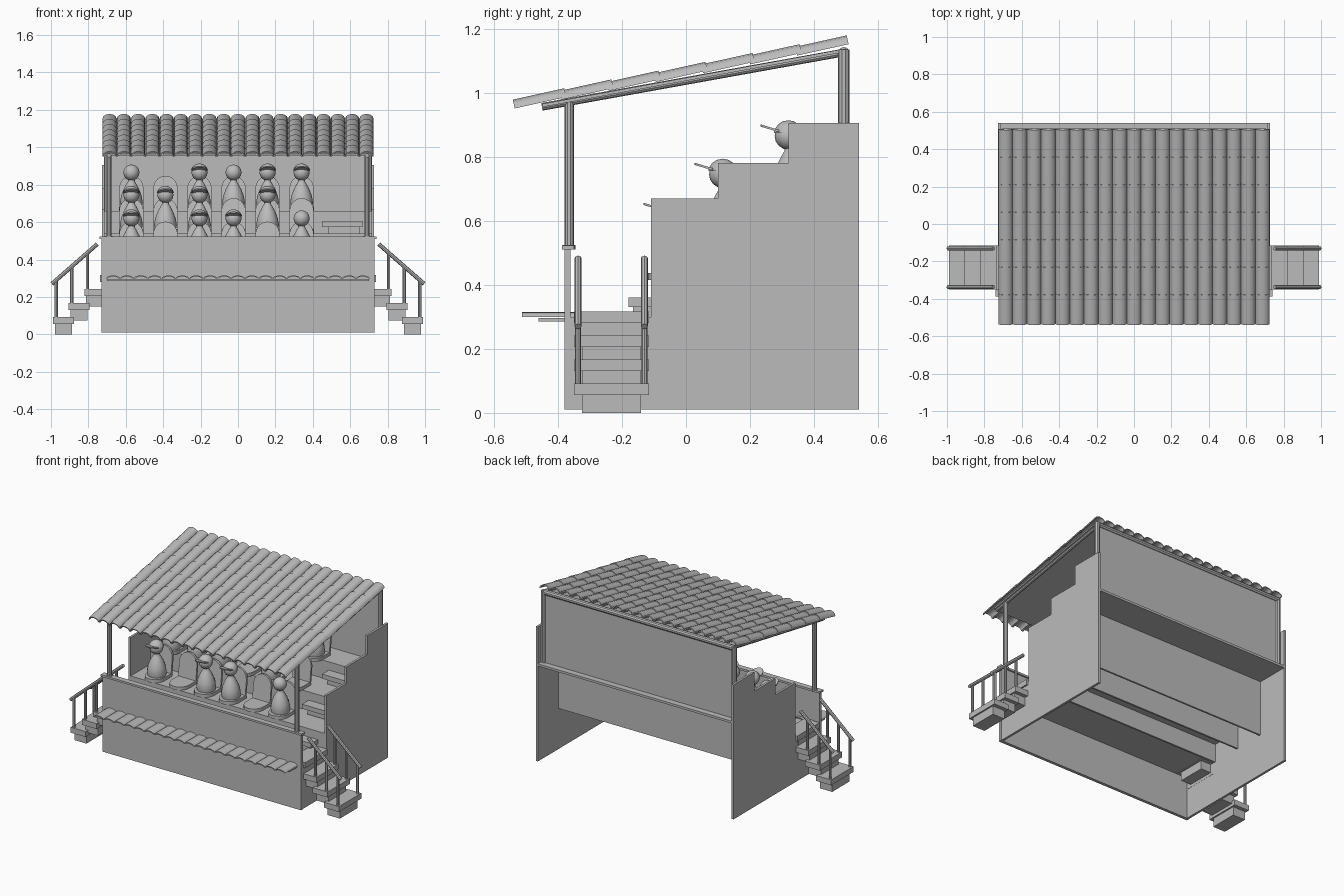
import bpy, bmesh, math
from mathutils import Matrix, Vector

cube = bpy.data.objects.get("Cube")
if cube:
    bpy.data.objects.remove(cube)

grey = bpy.data.materials.new("plain_grey")
grey.use_nodes = True
grey.diffuse_color = (0.5, 0.5, 0.5, 1)
grey.node_tree.nodes["Principled BSDF"].inputs["Base Color"].default_value = (0.5, 0.5, 0.5, 1)
made = []


def add(name, bm, loc=(0, 0, 0)):
    bmesh.ops.recalc_face_normals(bm, faces=bm.faces)
    me = bpy.data.meshes.new(name)
    bm.to_mesh(me)
    bm.free()
    me.materials.append(grey)
    return place(name, me, loc)


def place(name, me, loc):
    ob = bpy.data.objects.new(name, me)
    ob.location = loc
    bpy.context.collection.objects.link(ob)
    made.append(ob)
    return ob


def box(name, x0, x1, y0, y1, z0, z1):
    bm = bmesh.new()
    size = Matrix.Diagonal((x1 - x0, y1 - y0, z1 - z0, 1))
    mid = Matrix.Translation(((x0 + x1) / 2, (y0 + y1) / 2, (z0 + z1) / 2))
    bmesh.ops.create_cube(bm, size=1, matrix=mid @ size)
    return add(name, bm)


def prism(bm, pts, push):
    """Extrude a closed outline of 3D points along a vector."""
    face = bm.faces.new([bm.verts.new(p) for p in pts])
    out = bmesh.ops.extrude_face_region(bm, geom=[face])["geom"]
    new = [v for v in out if isinstance(v, bmesh.types.BMVert)]
    bmesh.ops.translate(bm, vec=push, verts=new)
    bm.faces.new([v for v in face.verts]) if not face.is_valid else None
    return new


def rod(name, a, b, r, sides=10):
    a, b = Vector(a), Vector(b)
    bm = bmesh.new()
    turn = (b - a).to_track_quat('Z', 'Y').to_matrix().to_4x4()
    bmesh.ops.create_cone(bm, cap_ends=True, segments=sides, radius1=r, radius2=r,
                          depth=(b - a).length, matrix=Matrix.Translation((a + b) / 2) @ turn)
    return add(name, bm)


def arc(rx, ry, n, start=0, end=math.pi):
    return [(rx * math.cos(start + (end - start) * i / n),
             ry * math.sin(start + (end - start) * i / n)) for i in range(n + 1)]


def tile_row(name, width, height, length, tilt, loc, count, rows=1, step=(0, 0, 0)):
    """Arched roof tiles repeated across, then up the slope."""
    bm = bmesh.new()
    outer = arc(width / 2, height, 6)
    inner = arc(width / 2 - 0.007, height - 0.007, 6)[::-1]
    prism(bm, [(x, 0, z) for x, z in outer + inner], (0, length, 0))
    bmesh.ops.rotate(bm, verts=bm.verts, cent=(0, 0, 0), matrix=Matrix.Rotation(tilt, 3, 'X'))
    ob = add(name, bm, loc)
    for n, off in ((count, (width, 0, 0)), (rows, step)):
        if n > 1:
            m = ob.modifiers.new("repeat", 'ARRAY')
            m.count = n
            m.use_relative_offset = False
            m.use_constant_offset = True
            m.constant_offset_displace = off
    return ob


# Tiled roof on its sheet and beams
pitch = 1.45 / 19
tile_row("roof_tiles", pitch, 0.028, 0.165, math.radians(12.5),
         (-9 * pitch, -0.535, 0.951), 19, 7, (0, 0.147, 0.0275))
bm = bmesh.new()
prism(bm, [(-0.71, -0.45, 0.955), (-0.71, 0.5, 1.128), (-0.71, 0.5, 1.138), (-0.71, -0.45, 0.965)],
      (1.42, 0, 0))
add("roof_sheet", bm)
for s in (-1, 1):
    rod("roof_beam", (s * 0.69, -0.45, 0.956), (s * 0.69, 0.49, 1.125), 0.012)
    rod("front_post", (s * 0.69, -0.365, 0.51), (s * 0.69, -0.365, 0.98), 0.015)
    rod("post_collar", (s * 0.69, -0.365, 0.51), (s * 0.69, -0.365, 0.525), 0.02)
    rod("back_post", (s * 0.7, 0.493, 0.65), (s * 0.7, 0.493, 1.135), 0.018)
rod("back_beam", (-0.7, 0.493, 1.125), (0.7, 0.493, 1.125), 0.018)
box("back_wall", -0.7, 0.7, 0.485, 0.5, 0.65, 1.13)

# Front panel with its cap and small tiled ledge
box("front_panel", -0.73, 0.73, -0.38, -0.36, 0.01, 0.51)
box("front_cap", -0.74, 0.74, -0.387, -0.35, 0.51, 0.523)
box("ledge_board", -0.7, 0.7, -0.46, -0.345, 0.286, 0.297)
tile_row("ledge_tiles", 1.41 / 19, 0.016, 0.17, 0, (-9 * 1.41 / 19, -0.512, 0.299), 19)

# Stepped side panels
outline = [(-0.38, 0.01), (0.54, 0.01), (0.54, 0.905), (0.32, 0.905), (0.32, 0.78), (0.10, 0.78),
           (0.10, 0.67), (-0.11, 0.67), (-0.11, 0.30), (-0.38, 0.30)]
for s in (-1, 1):
    bm = bmesh.new()
    prism(bm, [(s * 0.713, y, z) for y, z in outline], (s * 0.015, 0, 0))
    add("side_panel", bm)

# Floor and open tiers, each a tread and a riser, with aisle steps on one side
box("floor", -0.715, 0.715, -0.36, -0.11, 0.285, 0.30)
tiers = [(-0.11, 0.10, 0.415), (0.10, 0.31, 0.54), (0.31, 0.54, 0.66)]
for front, back, top in tiers:
    box("tier_tread", -0.715, 0.715, front, back, top - 0.015, top)
    box("tier_riser", -0.715, 0.715, front, front + 0.012, 0.28, top)
    low = top - 0.12
    box("aisle_step_base", 0.48, 0.65, front - 0.055, front, low, low + 0.04)
    box("aisle_step_top", 0.45, 0.665, front - 0.07, front, low + 0.035, low + 0.065)

# Seat: arched back and rounded base
bm = bmesh.new()
back = [(0.065, 0)] + [(x, 0.12 + z) for x, z in arc(0.065, 0.068, 10)] + [(-0.065, 0)]
tops = prism(bm, [(x, 0.045, z) for x, z in back], (0, 0.014, 0))
for v in bm.verts:
    v.co.y += 0.12 * v.co.z
base = [(0.065, 0.055)] + [(x, -0.02 - y) for x, y in arc(0.065, 0.07, 10)] + [(-0.065, 0.055)]
prism(bm, [(x, y, 0) for x, y in base], (0, 0, 0.022))
seat = add("seat", bm).data

# Spectator: turned body and round head
bm = bmesh.new()
profile = [(0, 0.015), (0.055, 0.015), (0.061, 0.045), (0.055, 0.08), (0.042, 0.115),
           (0.026, 0.145), (0.018, 0.158), (0.018, 0.18)]
verts = [bm.verts.new((r, 0, z)) for r, z in profile]
edges = [bm.edges.new(p) for p in zip(verts, verts[1:])]
bmesh.ops.spin(bm, geom=verts + edges, cent=(0, 0, 0), axis=(0, 0, 1), angle=math.tau, steps=14)
bmesh.ops.remove_doubles(bm, verts=bm.verts, dist=0.0005)
bmesh.ops.create_uvsphere(bm, u_segments=12, v_segments=8, radius=0.043,
                          matrix=Matrix.Translation((0, -0.005, 0.205)))
person = add("spectator", bm).data

# Cap: dome and raised brim
bm = bmesh.new()
bmesh.ops.create_uvsphere(bm, u_segments=12, v_segments=8, radius=0.047)
bmesh.ops.bisect_plane(bm, geom=bm.verts[:] + bm.edges[:] + bm.faces[:], plane_co=(0, 0, 0.008),
                       plane_no=(0, 0, 1), clear_inner=True)
prism(bm, [(x, -0.03 - y, 0.01 + 0.3 * y) for x, y in arc(0.042, 0.058, 8)], (0, 0, 0.007))
cap = add("cap", bm).data

# Fill the rows: c wears a cap, p is bareheaded, a dot is an empty seat
first = made[-3:]
rows = [(-0.03, "c.cc.p"), (0.13, "ccc.c."), (0.335, "p.cpcc")]
for (y, plan), (_, _, z) in zip(rows, tiers):
    for i, kind in enumerate(plan):
        x = -0.57 + 0.182 * i
        place("seat", seat, (x, y, z))
        if kind != ".":
            place("spectator", person, (x, y - 0.01, z))
        if kind == "c":
            place("cap", cap, (x, y - 0.015, z + 0.207))
for ob in first:
    made.remove(ob)
    bpy.data.objects.remove(ob)

# Side stairs with railings
for s in (-1, 1):
    for i in range(4):
        x, z = 0.933 - 0.083 * i, 0.075 * i
        lo, hi = sorted((s * (x - 0.045), s * (x + 0.045)))
        box("stair_block", lo, hi, -0.325, -0.14, z, z + 0.058)
        lo, hi = sorted((s * (x - 0.055), s * (x + 0.055)))
        box("stair_plank", lo, hi, -0.35, -0.115, z + 0.056, z + 0.092)
        if i < 3:
            for y in (-0.337, -0.13):
                px = x + 0.038
                rod("rail_post", (s * px, y, z + 0.09), (s * px, y, z + 0.287), 0.009, 8)
    for y in (-0.337, -0.13):
        rod("handrail", (s * 0.995, y, 0.27), (s * 0.752, y, 0.483), 0.011, 8)

# Smooth the round parts, keep the edges sharp
bpy.ops.object.select_all(action='DESELECT')
for ob in made:
    ob.select_set(True)
bpy.context.view_layer.objects.active = made[0]
bpy.ops.object.shade_smooth_by_angle(angle=math.radians(35))
